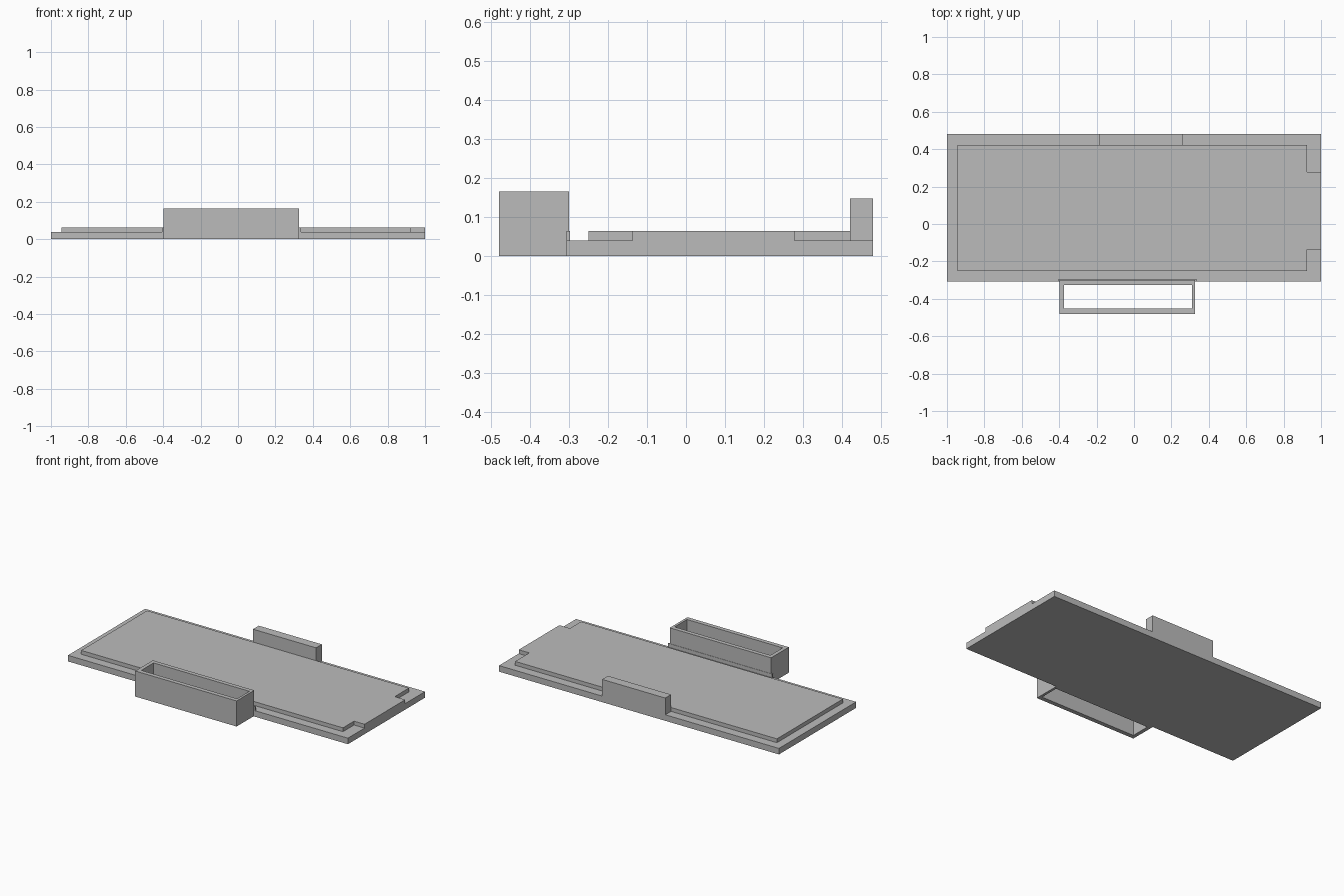
import bpy
import bmesh

default_cube = bpy.data.objects.get("Cube")
if default_cube:
    bpy.data.objects.remove(default_cube, do_unlink=True)

GREY = (0.5, 0.5, 0.5, 1.0)
grey = bpy.data.materials.new("plain grey")
grey.use_nodes = True
grey.diffuse_color = GREY
grey.node_tree.nodes["Principled BSDF"].inputs["Base Color"].default_value = GREY


def finish(name, bm):
    bmesh.ops.recalc_face_normals(bm, faces=bm.faces)
    mesh = bpy.data.meshes.new(name)
    bm.to_mesh(mesh)
    bm.free()
    mesh.materials.append(grey)
    obj = bpy.data.objects.new(name, mesh)
    bpy.context.collection.objects.link(obj)
    return obj


def prism(name, outline, z0, z1):
    """Extrude a flat outline from z0 up to z1."""
    bm = bmesh.new()
    face = bm.faces.new([bm.verts.new((x, y, z0)) for x, y in outline])
    top = bmesh.ops.extrude_face_region(bm, geom=[face])["geom"]
    bmesh.ops.translate(bm, vec=(0, 0, z1 - z0),
                        verts=[v for v in top if isinstance(v, bmesh.types.BMVert)])
    return finish(name, bm)


def rect(x0, x1, y0, y1):
    return [(x0, y0), (x1, y0), (x1, y1), (x0, y1)]


def frame(name, outer, inner, z0, z1):
    """Open rectangular sleeve between two outlines."""
    bm = bmesh.new()
    rings = [[bm.verts.new((x, y, z)) for x, y in loop]
             for loop, z in ((outer, z0), (outer, z1), (inner, z1), (inner, z0))]
    for r in range(4):
        a, b = rings[r], rings[(r + 1) % 4]
        for i in range(4):
            j = (i + 1) % 4
            bm.faces.new((a[i], a[j], b[j], b[i]))
    return finish(name, bm)


# Thin base slab
prism("base_plate", rect(-1, 1, -0.307, 0.48), 0, 0.039)

# Raised panel with a tongue reaching the left edge
prism("raised_panel", [
    (-0.945, -0.25), (0.925, -0.25), (0.925, -0.137), (1, -0.137),
    (1, 0.278), (0.925, 0.278), (0.925, 0.422), (-0.945, 0.422)], 0.039, 0.064)

# Upright block on the back edge
prism("back_block", rect(-0.188, 0.263, 0.421, 0.48), 0.039, 0.147)

# Narrow strip joining the box to the plate
prism("joining_strip", rect(-0.407, 0.337, -0.307, -0.298), 0.039, 0.063)

# Open box standing in front of the plate
frame("front_box", rect(-0.398, 0.326, -0.48, -0.3),
      rect(-0.374, 0.31, -0.452, -0.327), 0, 0.165)
